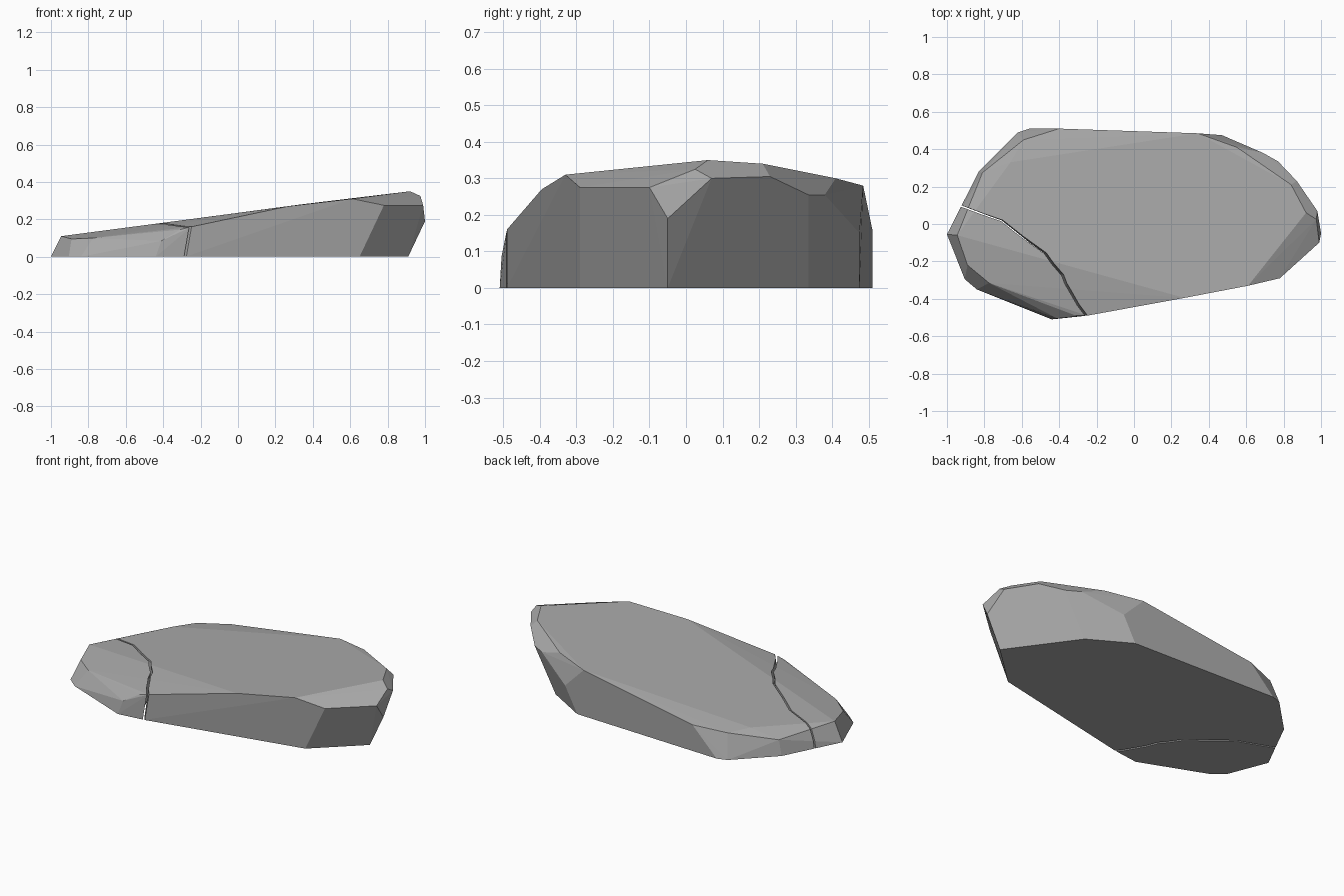
import bpy
import bmesh

default_cube = bpy.data.objects.get("Cube")
if default_cube:
    bpy.data.objects.remove(default_cube, do_unlink=True)

# Single stone colour
stone = bpy.data.materials.new("stone_grey")
stone.use_nodes = True
grey = (0.4, 0.4, 0.4, 1)
stone.diffuse_color = grey
stone.node_tree.nodes["Principled BSDF"].inputs["Base Color"].default_value = grey

# Corners of the flat base
BASE = [(-1, -.055), (-.905, -.295), (-.84, -.35), (-.44, -.51), (-.28, -.49),
        (.65, -.29), (.91, -.05), (.63, .335), (.39, .475),
        (-.56, .51), (-.62, .49), (-.83, .28), (-.92, .1)]

# Corners of the sloping top and its chamfers
LOW_END = [(-.945, -.06, .11), (-.89, -.22, .095), (-.775, -.315, .1),
           (-.41, -.505, .085), (-.31, -.49, .145), (-.25, -.49, .16),
           (-.81, .275, .09), (-.66, .33, .145), (-.59, .45, .14), (-.4, .51, .16)]
HIGH_END = [(.27, -.395, .27), (.61, -.33, .31), (.78, -.29, .275),
            (.99, -.1, .275), (1, -.05, .19), (.975, .025, .325), (.92, .06, .35),
            (.98, .07, .3), (.87, .23, .305), (.84, .21, .34), (.77, .335, .255),
            (.69, .38, .255), (.47, .475, .15), (.55, .41, .3), (.34, .485, .28)]

# Crack path seen from above, running past the stone at both ends
CRACK = [(-1.2, .2), (-.92, .1), (-.7, .02), (-.47, -.155), (-.38, -.27),
         (-.33, -.37), (-.25, -.49), (-.17, -.65)]


def make_object(name, bm):
    mesh = bpy.data.meshes.new(name)
    bm.to_mesh(mesh)
    bm.free()
    mesh.materials.append(stone)
    obj = bpy.data.objects.new(name, mesh)
    bpy.context.collection.objects.link(obj)
    return obj


def stone_body(name):
    """Faceted boulder: the hull of its corners, with flat facets merged."""
    bm = bmesh.new()
    for corner in [(x, y, 0) for x, y in BASE] + LOW_END + HIGH_END:
        bm.verts.new(corner)
    hull = bmesh.ops.convex_hull(bm, input=bm.verts)
    unused = {v for v in hull["geom_interior"] + hull["geom_unused"]
              if isinstance(v, bmesh.types.BMVert)}
    bmesh.ops.delete(bm, geom=list(unused), context="VERTS")
    bmesh.ops.dissolve_limit(bm, angle_limit=.025, verts=bm.verts, edges=bm.edges)
    bmesh.ops.recalc_face_normals(bm, faces=bm.faces)
    return make_object(name, bm)


def crack_cutter(gap):
    """Block covering the broken end, its jagged side leaning along the crack."""
    bm = bmesh.new()
    rings = []
    last = len(CRACK) - 1
    for z in (-.2, .5):
        ring = [bm.verts.new((x - gap + .2 * (z - .15) * i / last, y - gap / 2, z))
                for i, (x, y) in enumerate(CRACK)]
        ring.append(bm.verts.new((-1.6, -.8, z)))
        rings.append(ring)
    low, high = rings
    bm.faces.new(low)
    bm.faces.new(high)
    for i in range(len(low)):
        j = (i + 1) % len(low)
        bm.faces.new((low[i], low[j], high[j], high[i]))
    bmesh.ops.triangulate(bm, faces=bm.faces)
    bmesh.ops.recalc_face_normals(bm, faces=bm.faces)
    cutter = make_object("crack_cutter", bm)
    cutter.hide_render = True
    return cutter


def split_piece(name, operation, gap):
    """One side of the crack, cut from the whole boulder."""
    piece = stone_body(name)
    cutter = crack_cutter(gap)
    cut = piece.modifiers.new("crack", "BOOLEAN")
    cut.operation = operation
    cut.solver = "EXACT"
    cut.object = cutter
    bpy.context.view_layer.objects.active = piece
    bpy.ops.object.modifier_apply(modifier=cut.name)
    bpy.data.objects.remove(cutter, do_unlink=True)


# Main stone and the piece broken from its low end
split_piece("main_stone", "DIFFERENCE", 0)
split_piece("broken_end", "INTERSECT", .01)
